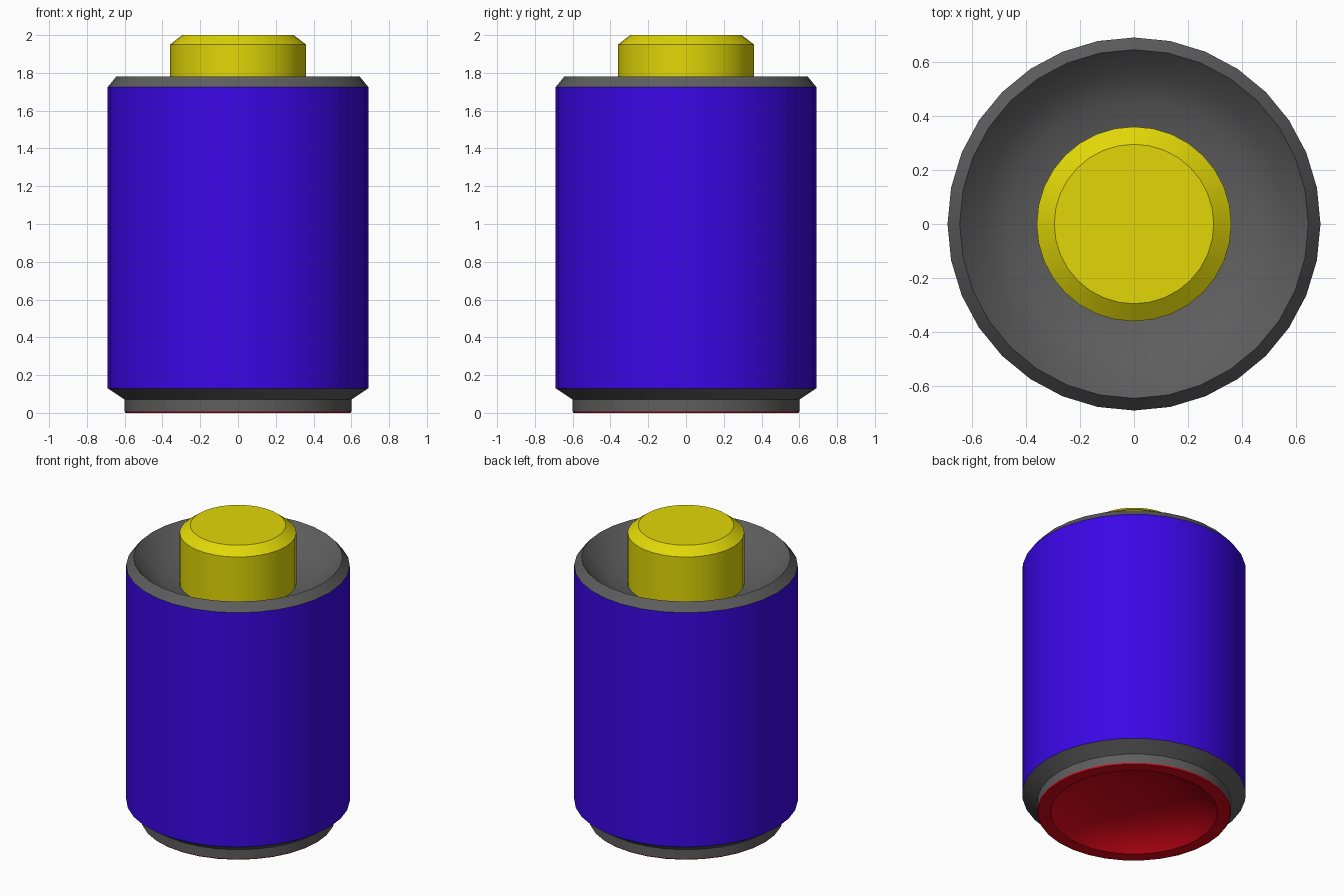
import bpy
import bmesh
from math import sin, cos, tau, radians

if "Cube" in bpy.data.objects:
    bpy.data.objects.remove(bpy.data.objects["Cube"])

SIDES = 32


def material(name, srgb):
    mat = bpy.data.materials.new(name)
    mat.diffuse_color = (*[c ** 2.2 for c in srgb], 1.0)
    mat.use_nodes = True
    mat.node_tree.nodes["Principled BSDF"].inputs["Base Color"].default_value = mat.diffuse_color
    return mat


def lathe(name, profile, mat):
    """Revolve (radius, height) points about z; radius 0 makes a pole."""
    bm = bmesh.new()
    rings = []
    for r, z in profile:
        if r == 0:
            rings.append([bm.verts.new((0, 0, z))] * SIDES)
        else:
            rings.append([bm.verts.new((r * cos(tau * i / SIDES),
                                        r * sin(tau * i / SIDES), z))
                          for i in range(SIDES)])
    for low, high in zip(rings, rings[1:]):
        for i in range(SIDES):
            j = (i + 1) % SIDES
            loop = dict.fromkeys((low[i], low[j], high[j], high[i]))
            bm.faces.new(list(loop))
    mesh = bpy.data.meshes.new(name)
    bm.to_mesh(mesh)
    bm.free()
    mesh.materials.append(mat)
    obj = bpy.data.objects.new(name, mesh)
    bpy.context.collection.objects.link(obj)
    mesh.shade_smooth()
    mesh.set_sharp_from_angle(angle=radians(30))
    return obj


purple = material("purple", (0.24, 0.06, 0.90))
grey = material("dark_grey", (0.37, 0.37, 0.37))
yellow = material("yellow", (0.88, 0.84, 0.06))
red = material("red", (0.85, 0.06, 0.12))

# Coloured sleeve around the cell
lathe("sleeve", [(0.69, 0.13), (0.69, 1.725)], purple)

# Bevelled top rim falling into a shallow dish
lathe("top_rim", [(0.69, 1.725), (0.645, 1.78), (0.56, 1.69),
                  (0.46, 1.63), (0.34, 1.605)], grey)

# Raised terminal with a chamfered top, standing in the dish
lathe("top_terminal", [(0.36, 1.60), (0.36, 1.95), (0.295, 2.0), (0, 2.0)], yellow)

# Stepped collar under the sleeve
lathe("bottom_collar", [(0.60, 0.008), (0.60, 0.07), (0.69, 0.13)], grey)

# Bottom contact: flat ring with a hollow centre
lathe("bottom_contact", [(0, 0.14), (0.20, 0.128), (0.35, 0.095), (0.45, 0.05),
                         (0.515, 0.0), (0.595, 0.0), (0.60, 0.008)], red)
